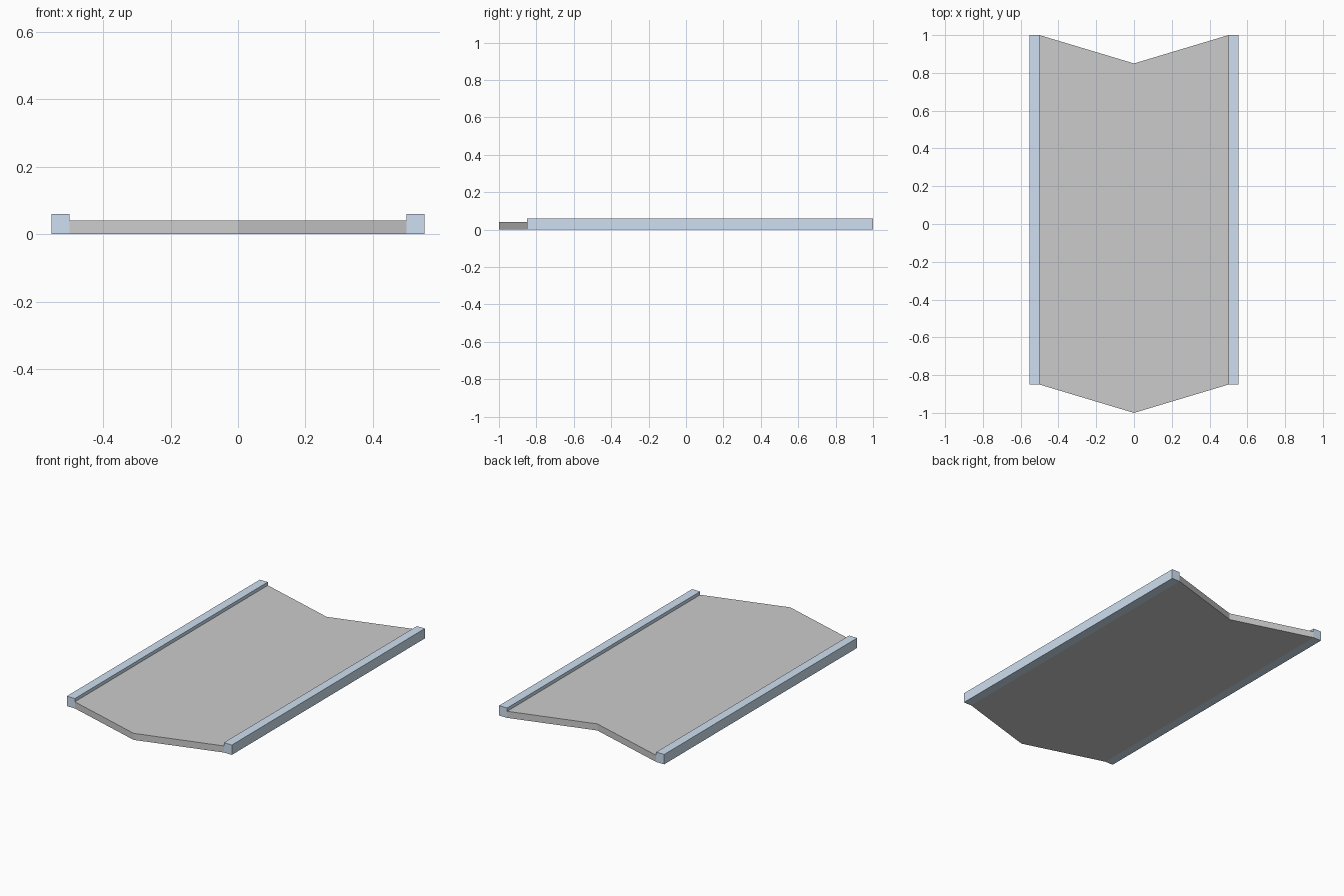
import bpy
import bmesh

if "Cube" in bpy.data.objects:
    bpy.data.objects.remove(bpy.data.objects["Cube"])

blue = bpy.data.materials.new("rail_blue")
blue.diffuse_color = (0.62, 0.74, 0.88, 1)
blue.use_nodes = True
blue.node_tree.nodes["Principled BSDF"].inputs["Base Color"].default_value = blue.diffuse_color


def extruded(name, outline, height, material=None):
    """Flat outline on z = 0, extruded upwards."""
    bm = bmesh.new()
    face = bm.faces.new([bm.verts.new((x, y, 0)) for x, y in outline])
    result = bmesh.ops.extrude_face_region(bm, geom=[face])
    top = [g for g in result["geom"] if isinstance(g, bmesh.types.BMVert)]
    bmesh.ops.translate(bm, verts=top, vec=(0, 0, height))
    bmesh.ops.recalc_face_normals(bm, faces=bm.faces)
    mesh = bpy.data.meshes.new(name)
    bm.to_mesh(mesh)
    bm.free()
    if material:
        mesh.materials.append(material)
    obj = bpy.data.objects.new(name, mesh)
    bpy.context.collection.objects.link(obj)
    return obj


half_width, rail_width = 0.5, 0.054
front, back, point = -0.85, 1.0, 0.15

# Chevron-ended deck
extruded("deck", [(-half_width, front), (0, front - point), (half_width, front),
                  (half_width, back), (0, back - point), (-half_width, back)], 0.04)

# Raised side rails
for side, sign in (("left", -1), ("right", 1)):
    inner, outer = sign * half_width, sign * (half_width + rail_width)
    extruded(f"{side}_rail", [(inner, front), (outer, front),
                              (outer, back), (inner, back)], 0.06, blue)
